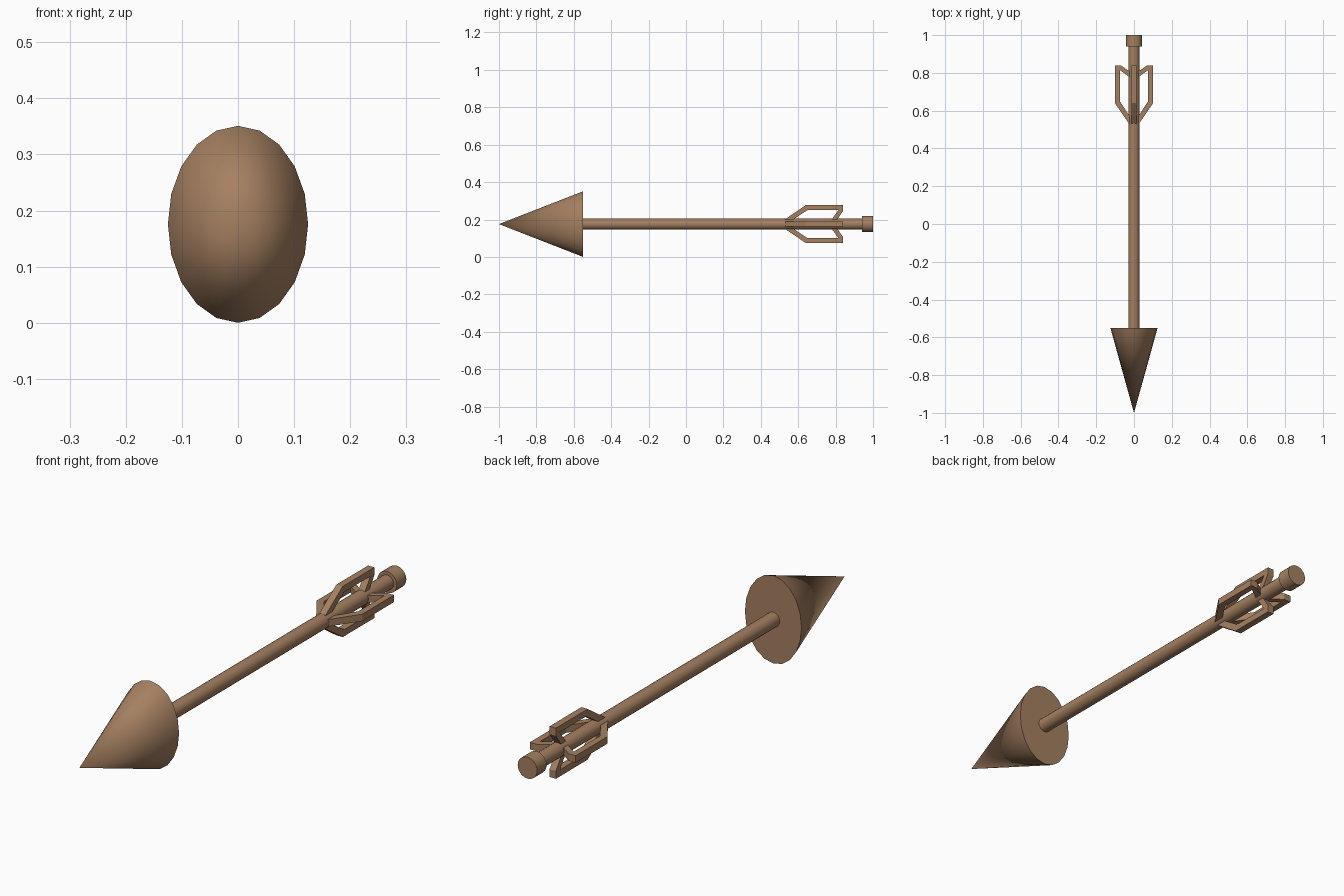
import bpy, bmesh, math
from mathutils import Matrix

if "Cube" in bpy.data.objects:
    bpy.data.objects.remove(bpy.data.objects["Cube"])

ZC = 0.1755  # height of the arrow axis

wood = bpy.data.materials.new("brown wood")
wood.diffuse_color = (0.376, 0.216, 0.120, 1)
wood.use_nodes = True
wood.node_tree.nodes["Principled BSDF"].inputs["Base Color"].default_value = wood.diffuse_color


def add_object(name, bm, smooth=False):
    bmesh.ops.recalc_face_normals(bm, faces=bm.faces)
    me = bpy.data.meshes.new(name)
    bm.to_mesh(me)
    bm.free()
    me.materials.append(wood)
    ob = bpy.data.objects.new(name, me)
    ob.location.z = ZC
    bpy.context.collection.objects.link(ob)
    if smooth:
        bpy.ops.object.select_all(action='DESELECT')
        ob.select_set(True)
        bpy.context.view_layer.objects.active = ob
        bpy.ops.object.shade_smooth_by_angle(angle=math.radians(35))
    return ob


def rod(name, y0, y1, r0, r1, squash=1.0):
    """Cylinder or cone along y, from y0 (radius r0) to y1 (radius r1)."""
    bm = bmesh.new()
    m = (Matrix.Translation((0, (y0 + y1) / 2, 0))
         @ Matrix.Diagonal((squash, 1, 1, 1))
         @ Matrix.Rotation(-math.pi / 2, 4, 'X'))
    bmesh.ops.create_cone(bm, cap_ends=True, segments=20, radius1=r0,
                          radius2=r1, depth=y1 - y0, matrix=m)
    return add_object(name, bm, True)


# Oval cone head, shaft and nock
rod("arrow_head", -1.0, -0.55, 0.0, 0.1755, 0.125 / 0.1755)
rod("shaft", -0.56, 0.95, 0.029, 0.029)
rod("nock", 0.94, 1.0, 0.043, 0.043)

# Open feather frames: outer and inner outline as (y, distance from axis)
OUTER = [(0.527, 0.024), (0.640, 0.101), (0.840, 0.101), (0.840, 0.070), (0.808, 0.024)]
INNER = [(0.572, 0.024), (0.650, 0.075), (0.815, 0.075), (0.813, 0.072), (0.778, 0.024)]
HALF = 0.014

for i, side in enumerate(("top", "left", "bottom", "right")):
    bm = bmesh.new()
    rings = []
    for o, n in zip(OUTER, INNER):
        rings.append([bm.verts.new((x, p[0], p[1])) for x, p in
                      ((-HALF, o), (HALF, o), (HALF, n), (-HALF, n))])
    for a, b in zip(rings, rings[1:]):
        for k in range(4):
            j = (k + 1) % 4
            bm.faces.new((a[k], a[j], b[j], b[k]))
    bm.faces.new(rings[0])
    bm.faces.new(rings[-1])
    bm.transform(Matrix.Rotation(-i * math.pi / 2, 4, 'Y'))
    add_object("feather_frame_" + side, bm)
